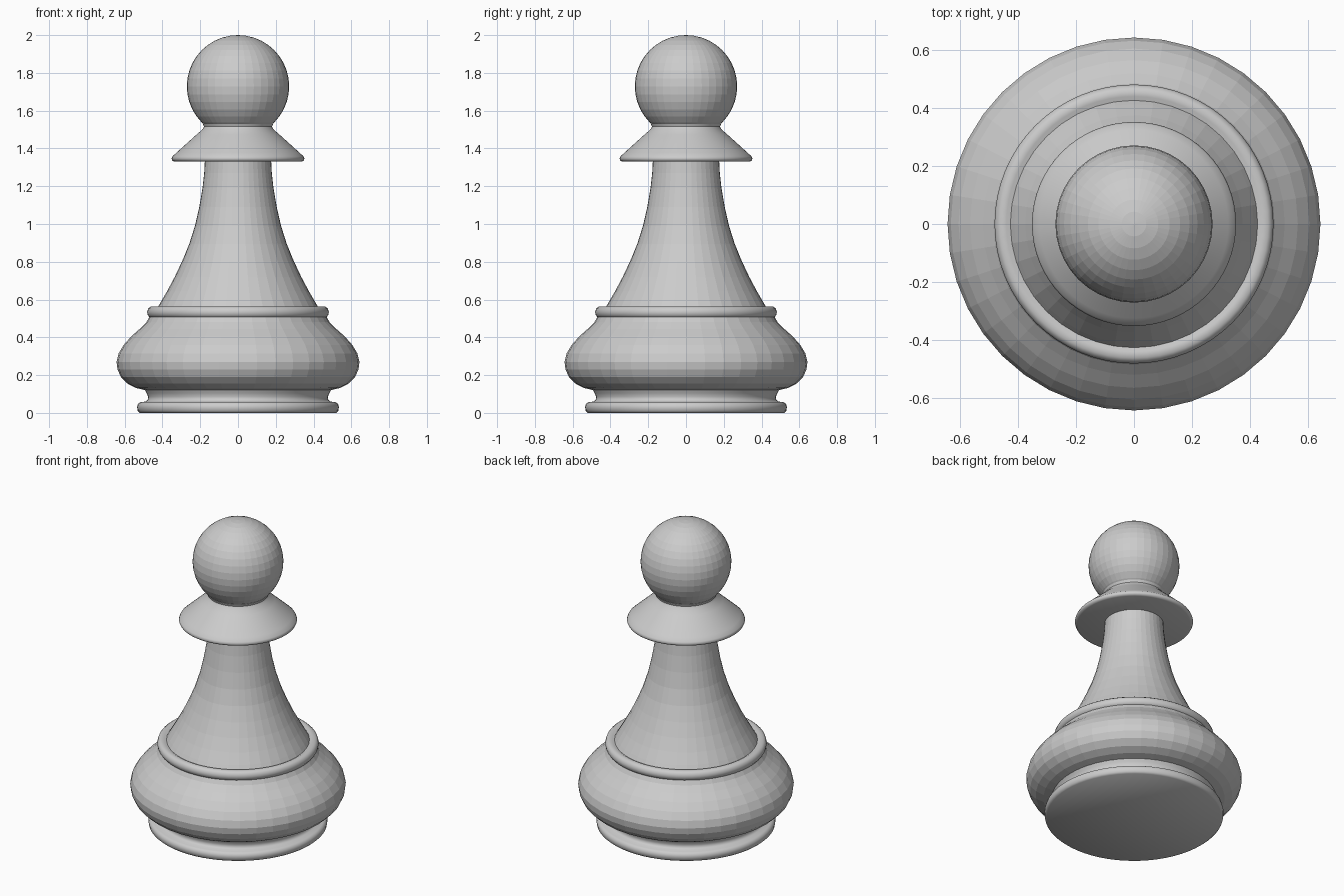
import bpy, bmesh, math


def lathe(name, profile, sides, smooth_angle=None):
    """Spin a (radius, z) profile around z; end points on the axis weld to a pole."""
    bm = bmesh.new()
    verts = [bm.verts.new((r, 0, z)) for r, z in profile]
    edges = [bm.edges.new(pair) for pair in zip(verts, verts[1:])]
    bmesh.ops.spin(bm, geom=verts + edges, cent=(0, 0, 0), axis=(0, 0, 1),
                   angle=math.tau, steps=sides, use_duplicate=False)
    bmesh.ops.remove_doubles(bm, verts=bm.verts, dist=1e-4)
    bmesh.ops.recalc_face_normals(bm, faces=bm.faces)
    mesh = bpy.data.meshes.new(name)
    bm.to_mesh(mesh)
    bm.free()
    obj = bpy.data.objects.new(name, mesh)
    bpy.context.collection.objects.link(obj)
    if smooth_angle:
        bpy.ops.object.select_all(action='DESELECT')
        obj.select_set(True)
        bpy.context.view_layer.objects.active = obj
        bpy.ops.object.shade_smooth_by_angle(angle=math.radians(smooth_angle))
    return obj


SMOOTH = 50

# Foot disc with rounded rim and the cove above it
lathe("foot", [(0, 0), (0.52, 0), (0.531, 0.01), (0.534, 0.03), (0.53, 0.048),
               (0.515, 0.057), (0.488, 0.06), (0.478, 0.07), (0.476, 0.085),
               (0.484, 0.105), (0.495, 0.125), (0, 0.125)], 64, SMOOTH)

# Bulging lower body
lathe("lower_body", [(0, 0.12), (0.49, 0.12), (0.54, 0.132), (0.585, 0.155),
                     (0.62, 0.19), (0.638, 0.23), (0.643, 0.27), (0.632, 0.315),
                     (0.605, 0.36), (0.565, 0.405), (0.52, 0.445), (0.485, 0.48),
                     (0.468, 0.51), (0, 0.51)], 40)

# Rounded ring on top of the body
lathe("body_ring", [(0, 0.5), (0.455, 0.5), (0.47, 0.507), (0.479, 0.52),
                    (0.481, 0.535), (0.476, 0.552), (0.462, 0.563), (0.44, 0.563),
                    (0.425, 0.555), (0, 0.555)], 64, SMOOTH)

# Concave tapering stem
lathe("stem", [(0, 0.54), (0.435, 0.54), (0.413, 0.58), (0.375, 0.645),
               (0.335, 0.72), (0.295, 0.805), (0.258, 0.895), (0.228, 0.99),
               (0.205, 1.09), (0.188, 1.19), (0.179, 1.27), (0.175, 1.345),
               (0, 1.345)], 40)

# Sloping collar
lathe("collar", [(0, 1.33), (0.335, 1.33), (0.347, 1.335), (0.352, 1.346),
                 (0.347, 1.358), (0.325, 1.378), (0.27, 1.428), (0.22, 1.473),
                 (0.187, 1.502), (0.18, 1.515), (0.186, 1.53), (0, 1.53)], 64, SMOOTH)

# Ball head
RINGS = 20
lathe("head", [(0.271 * math.sin(math.pi * i / RINGS),
                1.729 - 0.271 * math.cos(math.pi * i / RINGS))
               for i in range(RINGS + 1)], 40)
